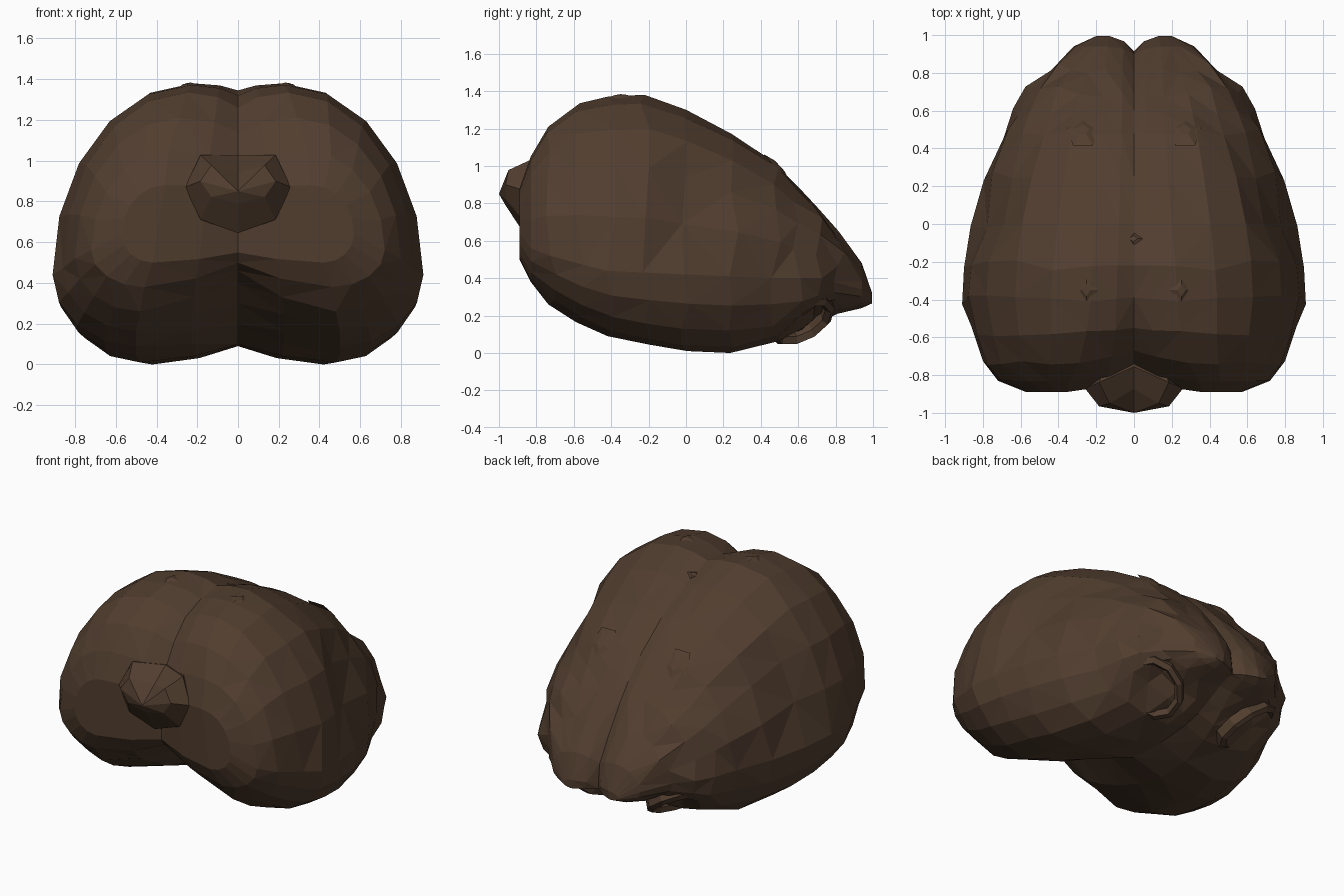
import bpy, bmesh, math, random
from mathutils import Vector, Matrix
from mathutils.bvhtree import BVHTree

random.seed(4)
if "Cube" in bpy.data.objects:
    bpy.data.objects.remove(bpy.data.objects["Cube"], do_unlink=True)

brown = bpy.data.materials.new("dark brown")
brown.use_nodes = True
colour = (0.082, 0.047, 0.028, 1)
brown.diffuse_color = colour
brown.node_tree.nodes["Principled BSDF"].inputs["Base Color"].default_value = colour
brown.node_tree.nodes["Principled BSDF"].inputs["Roughness"].default_value = 0.9


def finish(bm, name):
    bmesh.ops.recalc_face_normals(bm, faces=bm.faces)
    mesh = bpy.data.meshes.new(name)
    bm.to_mesh(mesh)
    mesh.materials.append(brown)
    obj = bpy.data.objects.new(name, mesh)
    bpy.context.collection.objects.link(obj)
    return obj


# Stations front to back: y, half width, widest z, top z, bottom z,
# crest x, keel x, cleft top z, cleft bottom z, cleft y offset
STATIONS = [
    (-.89, .57, .64, .88, .50, .36, .42, .86, .55, .09),
    (-.83, .72, .56, 1.05, .38, .34, .46, .99, .50, .07),
    (-.72, .80, .52, 1.21, .26, .29, .48, 1.14, .46, .05),
    (-.57, .86, .47, 1.335, .165, .25, .50, 1.26, .40, .02),
    (-.40, .91, .44, 1.372, .09, .23, .50, 1.32, .30, .01),
    (-.22, .90, .43, 1.38, .045, .22, .50, 1.345, .20, 0),
    (0, .865, .42, 1.30, .01, .20, .48, 1.27, .10, 0),
    (.25, .795, .41, 1.175, 0, .18, .42, 1.15, .09, 0),
    (.48, .69, .40, 1.02, .035, .17, .32, .98, .11, 0),
    (.60, .64, .40, .90, .08, .16, .26, .86, .14, 0),
    (.70, .575, .40, .80, .14, .16, .22, .75, .18, -.01),
    (.82, .46, .38, .65, .21, .15, .18, .59, .24, -.02),
    (.94, .32, .34, .48, .24, .14, .16, .43, .27, -.04),
    (.995, .20, .285, .32, .265, .13, .14, .31, .27, -.08),
]
FLANK_DENT = Vector((.78, .06, .80))
SOCKET = Vector((.38, .65, .13))


def near(p, spot, radius):
    return max(0, 1 - (p - spot).length / radius)


def section(y, w, m, top, bot, xt, xb, tc, bc, off):
    """One side of the cross section, from the top cleft round to the keel cleft."""
    pts = [Vector((0, y + off, tc)), Vector((xt * .4, y + off * .35, top - .3 * (top - tc)))]
    for i in range(6):
        a = math.pi / 2 * i / 5
        pts.append(Vector((xt + (w - xt) * math.sin(a), y, m + (top - m) * math.cos(a))))
    for i in range(1, 5):
        a = math.pi / 2 * i / 4
        pts.append(Vector((xb + (w - xb) * math.cos(a), y, m - (m - bot) * math.sin(a))))
    pts.append(Vector((xb * .45, y + off * .4, bot + .35 * (bc - bot))))
    pts.append(Vector((0, y + off, bc)))
    # uneven hand-cut facets, the dent on each flank and the hollow of each socket
    for p in pts[2:-2]:
        p.y += random.uniform(-.03, .03) if -.8 < y < .9 else 0
        p.x -= .1 * near(p, FLANK_DENT, .32)
        p.z += .11 * near(p, SOCKET, .26)
    return pts


# Two-lobed body
bm = bmesh.new()
rings = [section(*s) for s in STATIONS]
for side in (1, -1):
    grid = [[bm.verts.new((p.x * side, p.y, p.z)) for p in r] for r in rings]
    for a, b in zip(grid, grid[1:]):
        for j in range(len(a) - 1):
            bm.faces.new((a[j], a[j + 1], b[j + 1], b[j]))
    bm.faces.new(grid[0])
    bm.faces.new(grid[-1])
bmesh.ops.remove_doubles(bm, verts=bm.verts, dist=.0005)
bmesh.ops.triangulate(bm, faces=bm.faces, quad_method='SHORT_EDGE')
bmesh.ops.recalc_face_normals(bm, faces=bm.faces)
tree = BVHTree.FromBMesh(bm)
finish(bm, "lobed_body")
bm.free()

# Oval rims round the sockets under the back
seat = tree.find_nearest(SOCKET)[0]
turn = Vector((.5, .3, -.8)).to_track_quat('Z', 'Y').to_matrix().to_4x4()
RIM = [(.85, 0), (1, .03), (1.18, .01), (1.15, -.05), (.9, -.05)]
for side, label in ((1, "left"), (-1, "right")):
    bm = bmesh.new()
    hoops = []
    for i in range(10):
        a = math.tau * i / 10
        hoops.append([bm.verts.new((.15 * r * math.cos(a), .18 * r * math.sin(a), h))
                      for r, h in RIM])
    for a, b in zip(hoops, hoops[1:] + hoops[:1]):
        for j in range(len(RIM)):
            k = (j + 1) % len(RIM)
            bm.faces.new((a[j], a[k], b[k], b[j]))
    bm.transform(Matrix.Diagonal((side, 1, 1, 1)) @ Matrix.Translation(seat) @ turn)
    finish(bm, label + "_socket_rim")
    bm.free()

# Faceted knob between the lobes, its root spread back into the cleft
KNOB_LOOPS = [
    (.16, .17, -.66, .87),
    (.26, .225, -.87, .87),
    (.185, .11, -.965, .90),
]
bm = bmesh.new()
loops = []
for rx, rz, y, z0 in KNOB_LOOPS:
    loop = []
    for i in range(8):
        a = math.tau * i / 8
        z = z0 + rz * math.sin(a)
        sag = .07 if i == 2 else 0
        loop.append(bm.verts.new((rx * math.cos(a), y + .2 * max(0, z - z0) + sag, z - sag)))
    loops.append(loop)
for a, b in zip(loops, loops[1:]):
    for i in range(8):
        k = (i + 1) % 8
        bm.faces.new((a[i], a[k], b[k], b[i]))
tip = bm.verts.new((0, -1, .85))
for i in range(8):
    bm.faces.new((loops[-1][i], loops[-1][(i + 1) % 8], tip))
bm.faces.new(loops[0])
finish(bm, "front_knob")
bm.free()


# Small chips lying on the upper surface
def chip(name, x, y, rx, ry, sides):
    hit, normal, _, _ = tree.ray_cast(Vector((x, y, 3)), Vector((0, 0, -1)))
    bm = bmesh.new()
    bmesh.ops.create_cone(bm, segments=sides, radius1=1, radius2=.35, depth=1, cap_ends=True)
    tilt = Vector((0, 0, 1)).rotation_difference(normal).to_matrix().to_4x4()
    bm.transform(Matrix.Translation(hit) @ tilt @ Matrix.Diagonal((rx, ry, .02, 1)))
    finish(bm, name)
    bm.free()


for side, label in ((1, "left"), (-1, "right")):
    chip(label + "_front_chip", .25 * side, -.35, .06, .09, 4)
    chip(label + "_back_chip", .27 * side, .49, .09, .12, 5)
chip("middle_chip", 0, -.08, .07, .05, 4)
